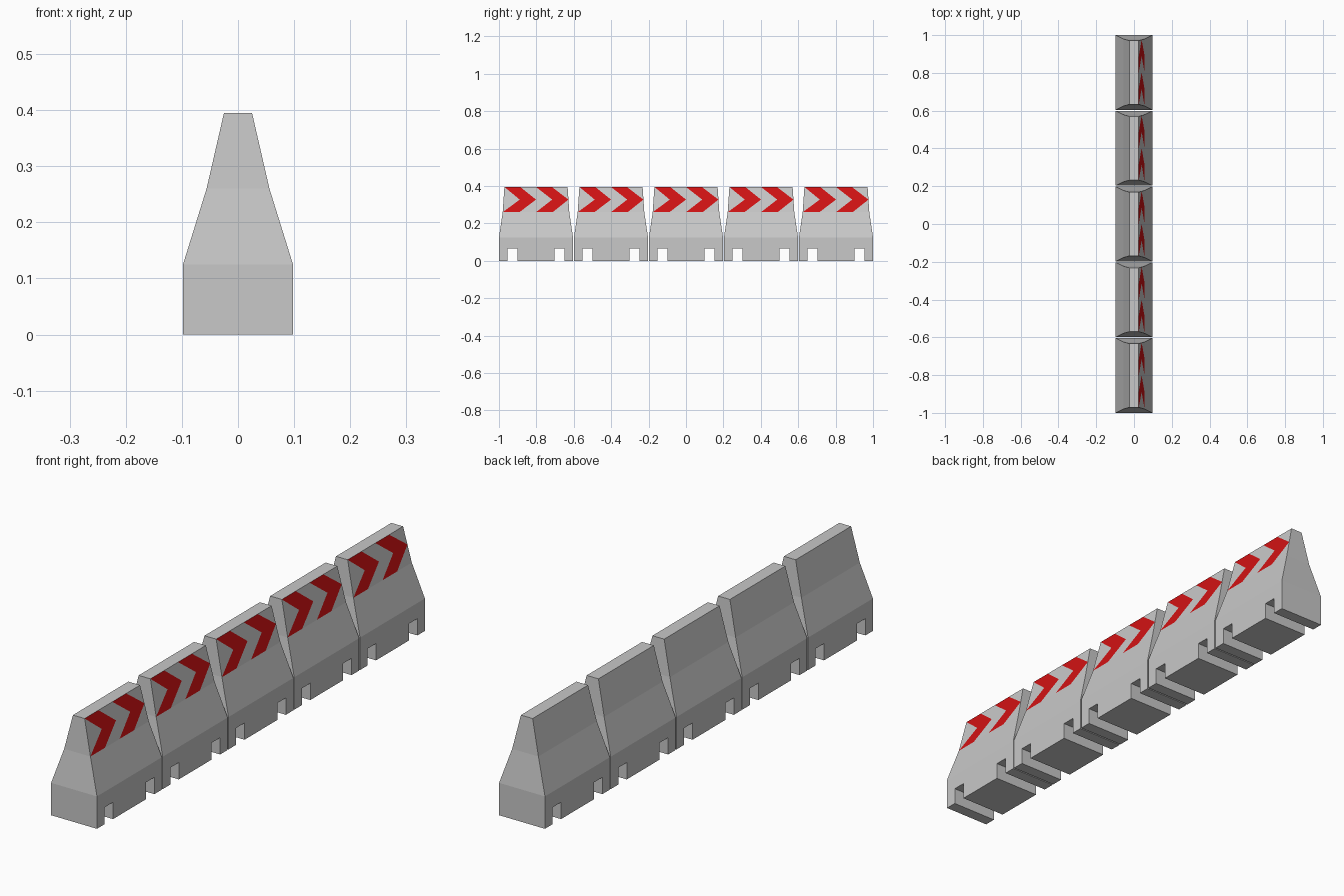
import bpy
import bmesh

cube = bpy.data.objects.get("Cube")
if cube:
    bpy.data.objects.remove(cube, do_unlink=True)


def make_material(name, color):
    mat = bpy.data.materials.new(name)
    mat.use_nodes = True
    mat.diffuse_color = color
    mat.node_tree.nodes["Principled BSDF"].inputs["Base Color"].default_value = color
    return mat


concrete = make_material("concrete grey", (0.58, 0.58, 0.58, 1))
red = make_material("chevron red", (0.64, 0.006, 0.007, 1))

COUNT, PITCH = 5, 0.401
# Half width, half length and height where the slope changes
SHOULDER, WAIST, TOP = (0.098, 0.198, 0.125), (0.056, 0.178, 0.26), (0.025, 0.169, 0.395)
SLOT_IN, SLOT_OUT, SLOT_TOP = 0.1, 0.152, 0.065

bm = bmesh.new()


def add_face(points):
    return bm.faces.new([bm.verts.new(p) for p in points])


# Foot: side outline with two drainage slots, carried across the width
half_w, half_l, foot_top = SHOULDER
right_half = [(SLOT_IN, 0), (SLOT_IN, SLOT_TOP), (SLOT_OUT, SLOT_TOP),
              (SLOT_OUT, 0), (half_l, 0), (half_l, foot_top)]
outline = [(-y, z) for y, z in reversed(right_half)] + right_half
for x in (-half_w, half_w):
    add_face([(x, y, z) for y, z in outline])
for (y0, z0), (y1, z1) in zip(outline, outline[1:]):
    add_face([(-half_w, y0, z0), (half_w, y0, z0), (half_w, y1, z1), (-half_w, y1, z1)])


# Tapered body: rings of four corners joined by sloping faces
def ring(section):
    w, l, z = section
    return [(w, -l, z), (w, l, z), (-w, l, z), (-w, -l, z)]


for low, high in ((SHOULDER, WAIST), (WAIST, TOP)):
    a, b = ring(low), ring(high)
    for i in range(4):
        if high is TOP and i == 0:
            continue  # this side is the chevron panel
        j = (i + 1) % 4
        add_face([a[i], a[j], b[j], b[i]])
add_face(ring(TOP))

bmesh.ops.remove_doubles(bm, verts=bm.verts[:], dist=0.0001)
bmesh.ops.recalc_face_normals(bm, faces=bm.faces[:])


# Chevron panel: u runs along the panel from -1 to 1, v from waist to top
def panel_point(u, v):
    w, l, z = [lo + (hi - lo) * v for lo, hi in zip(WAIST, TOP)]
    return (w, u * l, z)


def panel_face(points, slot):
    face = add_face([panel_point(u, v) for u, v in points])
    face.material_index = slot
    face.normal_update()
    if face.normal.x < 0:
        face.normal_flip()


for u in (-1, 0):
    panel_face([(u, 0), (u + 0.5, 0.5), (u, 1)], 0)
    for v in (0, 1):
        panel_face([(u, v), (u + 0.5, v), (u + 1, 0.5), (u + 0.5, 0.5)], 1)
        panel_face([(u + 0.5, v), (u + 1, v), (u + 1, 0.5)], 0)

bmesh.ops.remove_doubles(bm, verts=bm.verts[:], dist=0.0001)
mesh = bpy.data.meshes.new("barrier_block")
bm.to_mesh(mesh)
bm.free()
mesh.materials.append(concrete)
mesh.materials.append(red)

# Row of identical blocks
for i in range(COUNT):
    block = bpy.data.objects.new(f"barrier_block_{i + 1}", mesh)
    block.location.y = (i - (COUNT - 1) / 2) * PITCH
    bpy.context.collection.objects.link(block)
